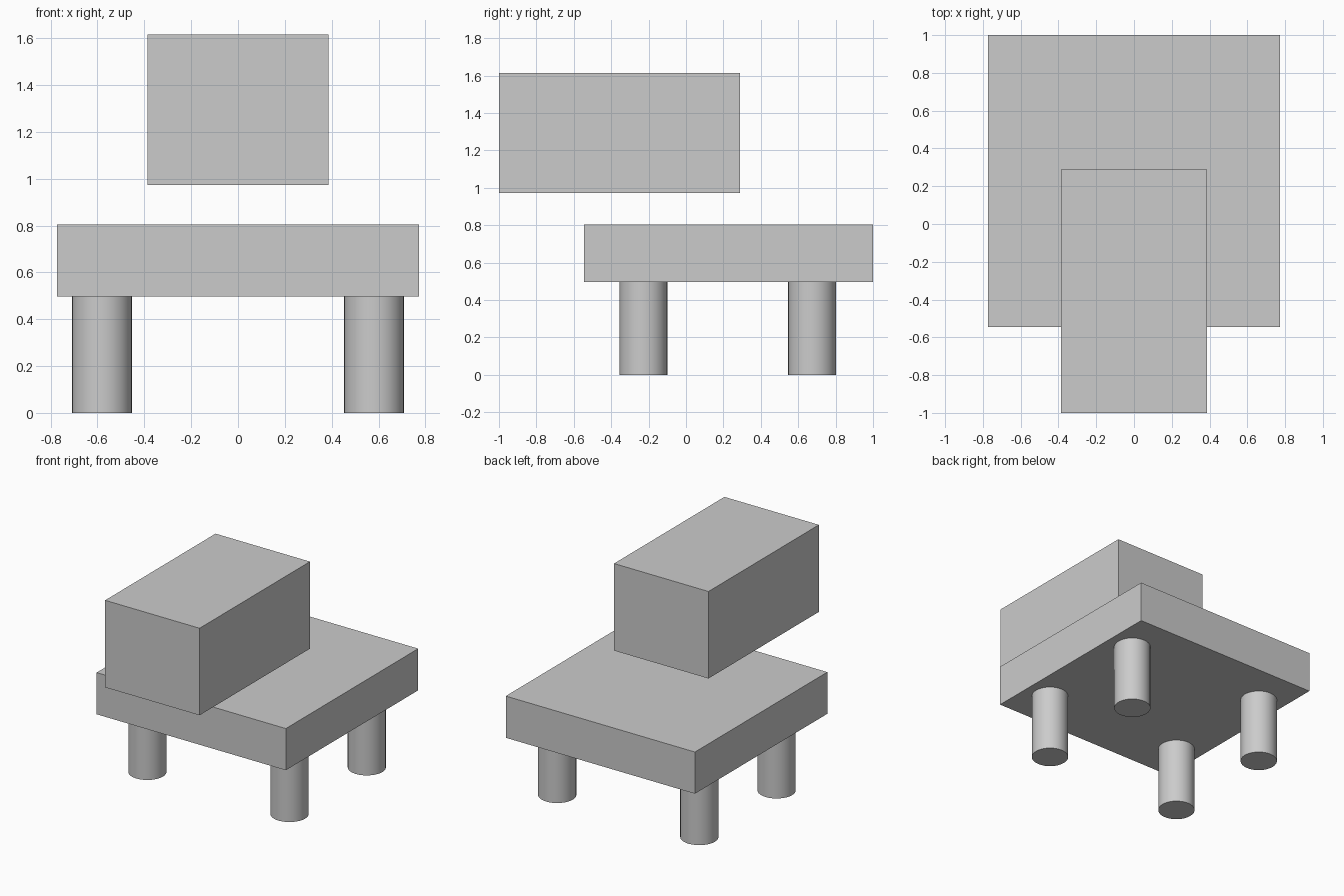
import bpy

if "Cube" in bpy.data.objects:
    bpy.data.objects.remove(bpy.data.objects["Cube"])


def box(name, lo, hi):
    """Box spanning two opposite corners."""
    centre = [(a + b) / 2 for a, b in zip(lo, hi)]
    bpy.ops.mesh.primitive_cube_add(size=1, location=centre)
    ob = bpy.context.object
    ob.name = name
    ob.scale = [b - a for a, b in zip(lo, hi)]
    bpy.ops.object.transform_apply(location=False, rotation=False, scale=True)
    return ob


def leg(name, x, y, radius=0.128, height=0.496):
    """Round leg standing on the ground."""
    bpy.ops.mesh.primitive_cylinder_add(
        vertices=32, radius=radius, depth=height, location=(x, y, height / 2))
    bpy.context.object.name = name
    bpy.ops.object.shade_smooth_by_angle()


# Square slab and the block floating above its front edge
box("seat_slab", (-0.773, -0.546, 0.496), (0.773, 1.0, 0.804))
box("upper_block", (-0.386, -1.0, 0.972), (0.386, 0.289, 1.615))

# Four legs
for row, y in (("front", -0.228), ("back", 0.674)):
    for side, x in (("left", -0.581), ("right", 0.581)):
        leg(f"{row}_{side}_leg", x, y)
